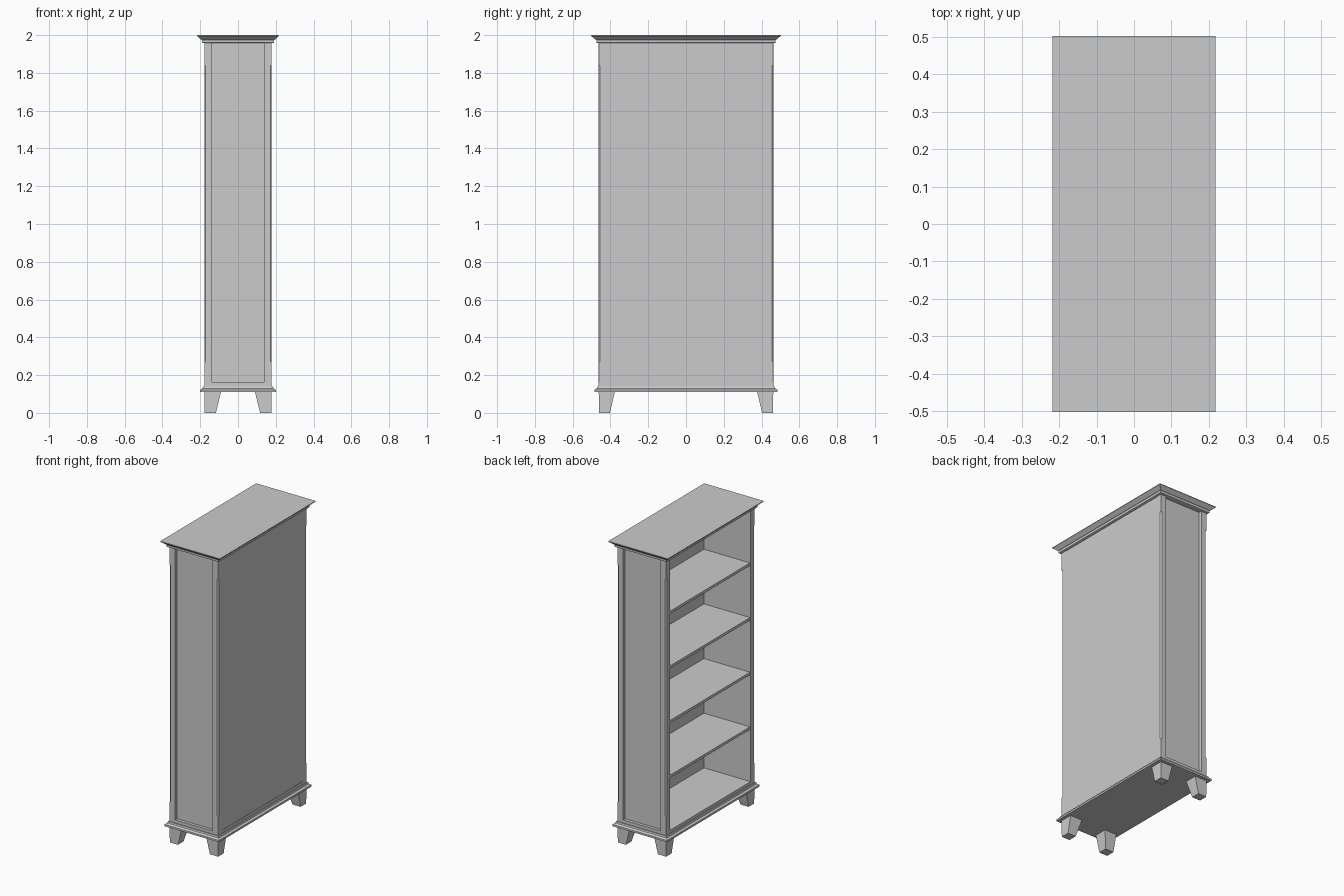
import bpy, bmesh

if "Cube" in bpy.data.objects:
    bpy.data.objects.remove(bpy.data.objects["Cube"])

W, D = 0.178, 0.462          # half size of the carcass in x and y
POST = 0.04                  # width of the corner posts
FLOOR, CEIL = 0.16, 1.957    # inside bottom and top


def loft(name, rings):
    """Closed solid through a stack of equal-sided point rings."""
    bm = bmesh.new()
    loops = [[bm.verts.new(p) for p in ring] for ring in rings]
    n = len(loops[0])
    for a, b in zip(loops, loops[1:]):
        for i in range(n):
            j = (i + 1) % n
            bm.faces.new((a[i], a[j], b[j], b[i]))
    bm.faces.new(loops[0][::-1])
    bm.faces.new(loops[-1])
    bmesh.ops.recalc_face_normals(bm, faces=bm.faces)
    me = bpy.data.meshes.new(name)
    bm.to_mesh(me)
    bm.free()
    ob = bpy.data.objects.new(name, me)
    bpy.context.collection.objects.link(ob)
    return ob


def rect(x0, x1, y0, y1, z):
    return [(x0, y0, z), (x1, y0, z), (x1, y1, z), (x0, y1, z)]


def box(name, x0, x1, y0, y1, z0, z1):
    return loft(name, [rect(x0, x1, y0, y1, z0), rect(x0, x1, y0, y1, z1)])


def moulding(name, profile):
    """Rectangular moulding: profile holds (overhang, z) steps."""
    return loft(name, [rect(-W - o, W + o, -D - o, D + o, z) for o, z in profile])


# Crown and base mouldings
moulding("crown", [(0.004, 1.957), (0.012, 1.96), (0.013, 1.975),
                   (0.018, 1.977), (0.040, 1.996), (0.040, 2.0)])
moulding("base_moulding", [(0.022, 0.11), (0.022, 0.122), (0.010, 0.130), (0.007, 0.14)])
box("base_rail", -W, W, -D, D, 0.14, FLOOR)

# Corner posts with stopped chamfers, and tapered feet
for sx, xn in ((-1, "open"), (1, "rear")):
    for sy, yn in ((-1, "front"), (1, "back")):
        def post_ring(z, c):
            pts = [(W - POST, D - POST), (W, D - POST), (W, D - c), (W - c, D), (W - POST, D)]
            return [(sx * x, sy * y, z) for x, y in pts]
        loft(f"{xn}_{yn}_post", [
            post_ring(0.14, 0.0005), post_ring(0.268, 0.0005), post_ring(0.272, 0.007),
            post_ring(1.838, 0.007), post_ring(1.842, 0.0005), post_ring(CEIL, 0.0005)])
        loft(f"{xn}_{yn}_foot", [
            rect(sx * 0.117, sx * (W - 0.001), sy * 0.403, sy * (D - 0.001), 0),
            rect(sx * 0.090, sx * W, sy * 0.377, sy * D, 0.11)])

# Recessed end panels
for s, n in ((-1, "front"), (1, "back")):
    y0, y1 = sorted((s * (D - POST), s * (D - 0.02)))
    box(f"{n}_end_panel", -W + POST, W - POST, y0, y1, FLOOR, CEIL)

# Rear panel closing the +x side
box("rear_panel", W - 0.014, W - 0.002, -D + POST, D - POST, FLOOR, CEIL)

# Shelves (the lowest one is the base itself)
for i in range(1, 5):
    z = FLOOR + i * 0.362
    box(f"shelf_{i}", -W + 0.004, W - 0.014, -D + POST, D - POST, z - 0.018, z)
